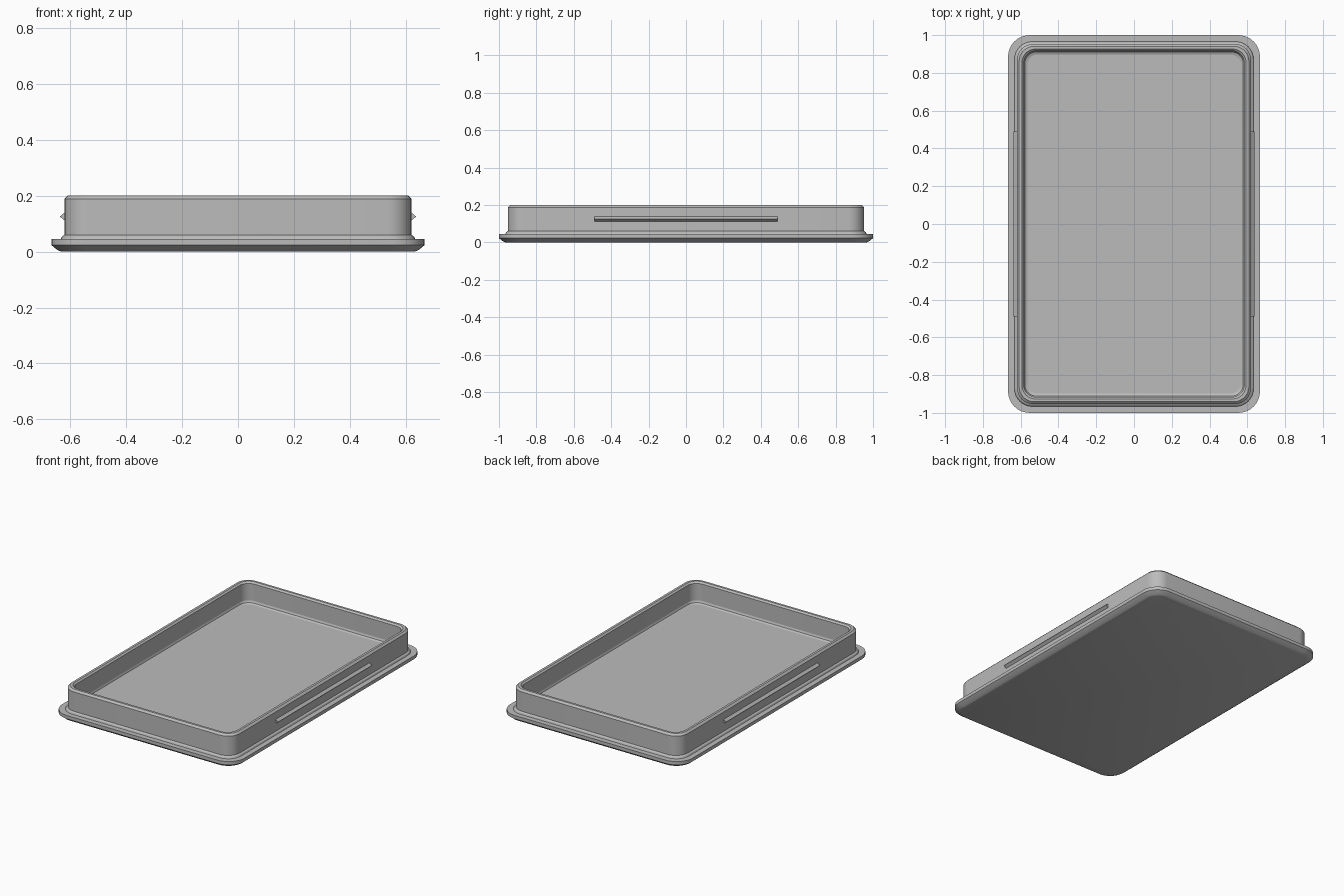
import bpy
import bmesh
from math import cos, sin, pi

if "Cube" in bpy.data.objects:
    bpy.data.objects.remove(bpy.data.objects["Cube"])

HALF_X, HALF_Y, CORNER = 0.667, 1.0, 0.115
STEPS = 8

grey = bpy.data.materials.new("plain grey")
grey.use_nodes = True
colour = (0.5, 0.5, 0.5, 1)
grey.diffuse_color = colour
grey.node_tree.nodes["Principled BSDF"].inputs["Base Color"].default_value = colour


def finish(name, bm):
    bmesh.ops.recalc_face_normals(bm, faces=bm.faces)
    mesh = bpy.data.meshes.new(name)
    bm.to_mesh(mesh)
    bm.free()
    mesh.materials.append(grey)
    obj = bpy.data.objects.new(name, mesh)
    bpy.context.collection.objects.link(obj)
    return obj


def rounded_loop(bm, inset, z):
    """Rounded rectangle of vertices, moved in from the outer edge."""
    radius = CORNER - 0.6 * inset
    verts = []
    for quarter, (sx, sy) in enumerate([(1, 1), (-1, 1), (-1, -1), (1, -1)]):
        cx = sx * (HALF_X - inset - radius)
        cy = sy * (HALF_Y - inset - radius)
        for i in range(STEPS + 1):
            a = (quarter + i / STEPS) * pi / 2
            verts.append(bm.verts.new((cx + radius * cos(a), cy + radius * sin(a), z)))
    return verts


# Tray: section (inset, height) from the underside, over the rim, to the floor
section = [
    (0.035, 0), (0.022, 0.005), (0, 0.023), (0, 0.045),     # flange
    (0.034, 0.045), (0.038, 0.054), (0.047, 0.06),          # step
    (0.047, 0.188), (0.059, 0.2),                           # outer wall
    (0.074, 0.2), (0.084, 0.19),                            # rim
    (0.084, 0.078), (0.089, 0.066), (0.102, 0.06),          # inner wall
]
bm = bmesh.new()
loops = [rounded_loop(bm, inset, z) for inset, z in section]
for low, high in zip(loops, loops[1:]):
    for i in range(len(low)):
        j = (i + 1) % len(low)
        bm.faces.new((low[i], low[j], high[j], high[i]))
bm.faces.new(loops[0][::-1])
bm.faces.new(loops[-1])
tray = finish("tray", bm)
bpy.context.view_layer.objects.active = tray
tray.select_set(True)
bpy.ops.object.shade_smooth_by_angle(angle=pi / 9)
tray.select_set(False)

# Snap ridges: triangular bars along both long walls
for name, side in (("left_ridge", 1), ("right_ridge", -1)):
    bm = bmesh.new()
    ends = [[bm.verts.new((side * x, y, z))
             for x, z in ((0.615, 0.107), (0.637, 0.125), (0.615, 0.143))]
            for y in (-0.49, 0.49)]
    for i in range(3):
        j = (i + 1) % 3
        bm.faces.new((ends[0][i], ends[0][j], ends[1][j], ends[1][i]))
    for end in ends:
        bm.faces.new(end)
    finish(name, bm)
